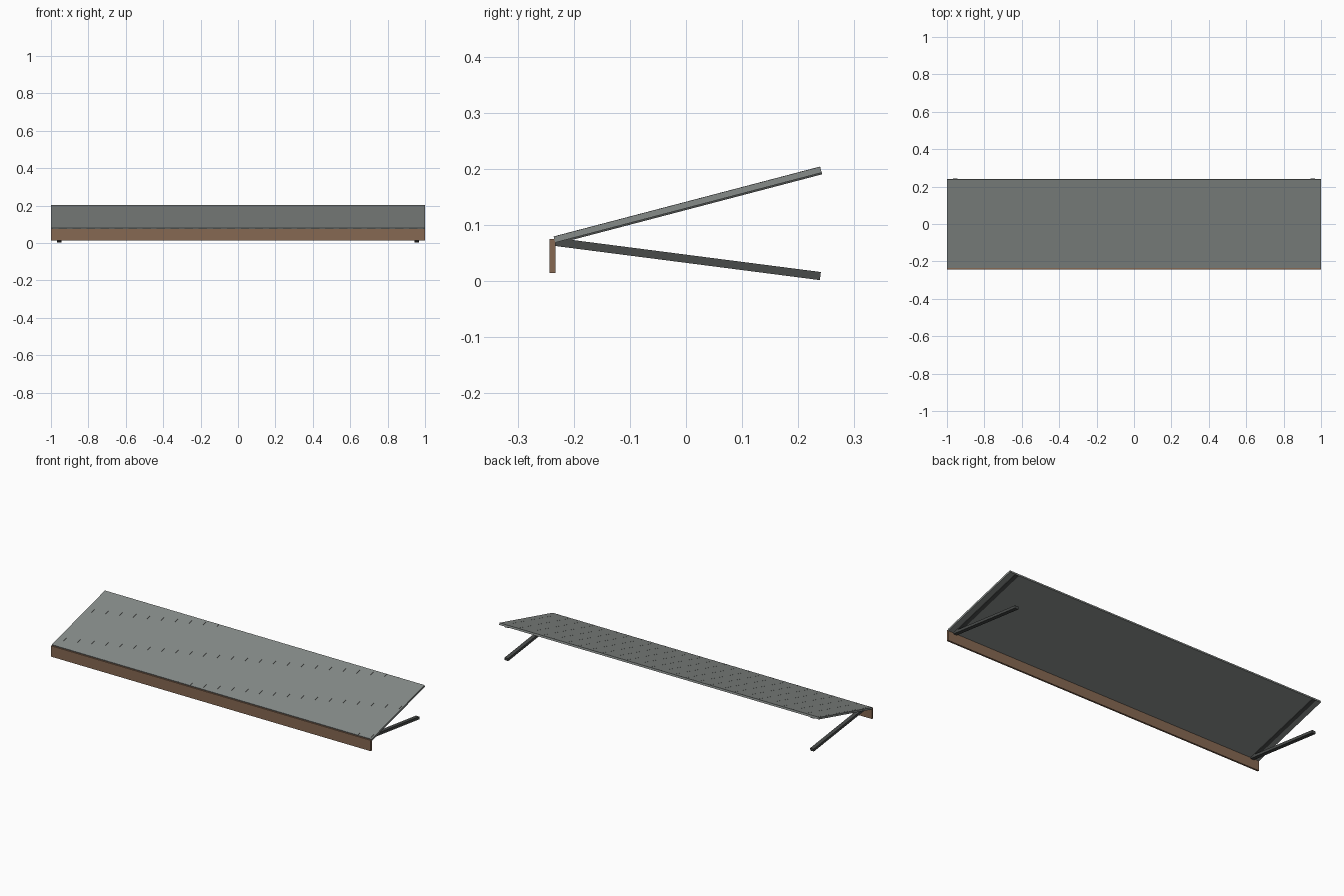
import bpy, math
from mathutils import Vector, Matrix

if "Cube" in bpy.data.objects:
    bpy.data.objects.remove(bpy.data.objects["Cube"])


def material(name, rgb):
    m = bpy.data.materials.new(name)
    m.diffuse_color = (*rgb, 1)
    m.use_nodes = True
    m.node_tree.nodes["Principled BSDF"].inputs["Base Color"].default_value = m.diffuse_color
    return m


GREY = material("sheet grey", (0.24, 0.26, 0.25))
DARK = material("dark metal", (0.065, 0.07, 0.068))
BROWN = material("wood brown", (0.24, 0.14, 0.085))


def box(name, centre, size, angle, mat):
    bpy.ops.mesh.primitive_cube_add(size=1)
    o = bpy.context.object
    o.name = name
    o.data.transform(Matrix.Translation(centre) @ Matrix.Rotation(angle, 4, 'X')
                     @ Matrix.Diagonal((*size, 1)))
    o.data.materials.append(mat)
    return o


def beam(name, x, a, b, width, thick, mat):
    """Box running between two (y, z) points, centred on its thickness."""
    d = Vector(b) - Vector(a)
    return box(name, (x, (a[0] + b[0]) / 2, (a[1] + b[1]) / 2),
               (width, d.length, thick), math.atan2(d.y, d.x), mat)


# sloping canopy sheet with barely raised ribs
front, back = (-0.2345, 0.0742), (0.2405, 0.1988)
beam("canopy_sheet", 0, front, back, 2.0, 0.011, GREY)
slope = (Vector(back) - Vector(front)).normalized()
normal = Vector((-slope.y, slope.x))
up = normal * 0.0052
for i in range(-13, 14):
    beam("canopy_rib", i * 0.075, Vector(front) + up, Vector(back) + up, 0.03, 0.0012, GREY)

# front fascia board
box("front_fascia", (0, -0.238, 0.045), (2.0, 0.010, 0.061), 0, BROWN)

# rails under the sheet and support arms at both ends
down = normal * -0.0055
for s in (-1, 1):
    beam("sheet_rail", s * 0.956, Vector(front) + down, Vector(back) + down, 0.022, 0.006, DARK)
    beam("support_arm", s * 0.956, (-0.232, 0.070), (0.2395, 0.0092), 0.022, 0.0145, DARK)
